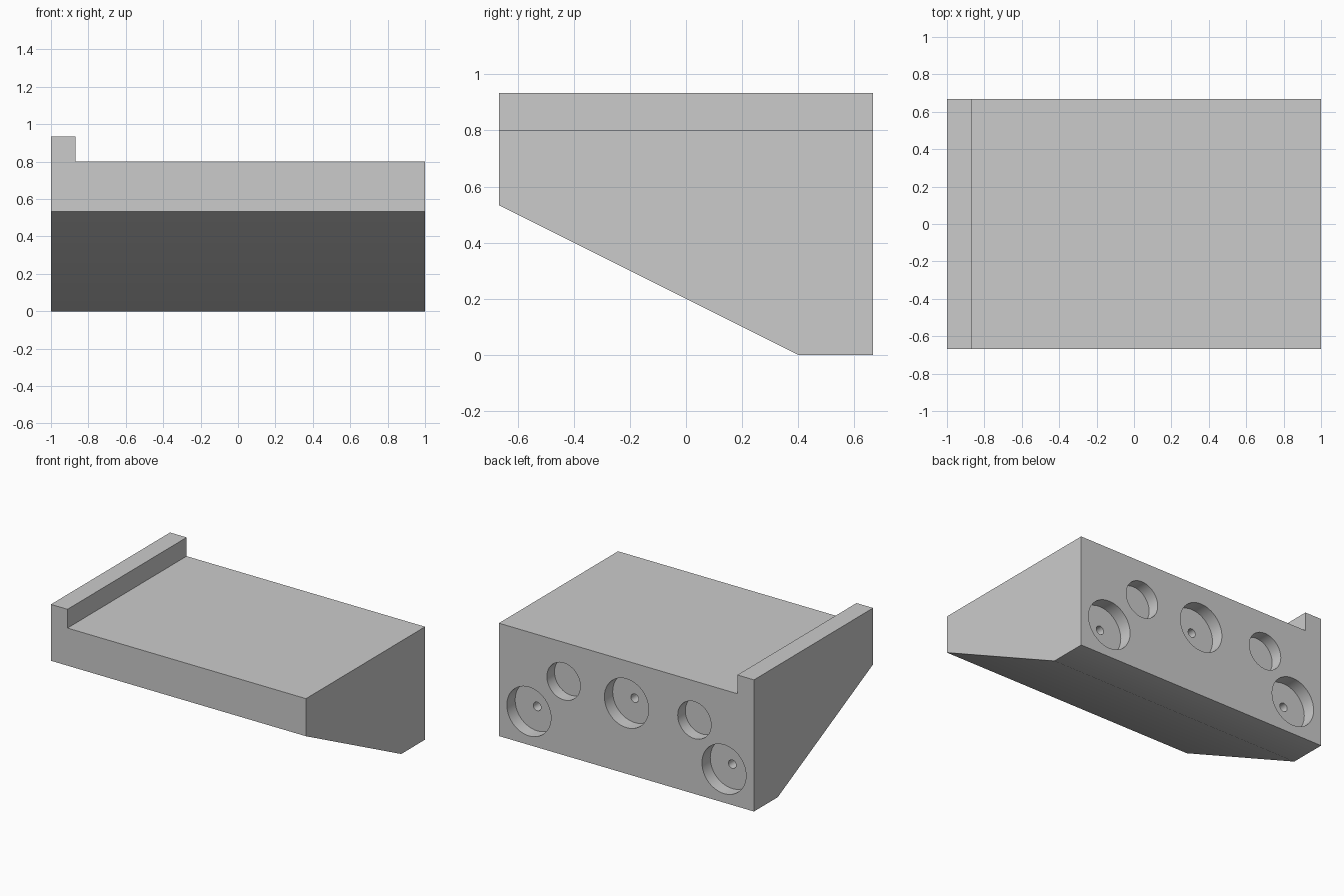
import bpy, bmesh
from math import radians
from mathutils import Matrix, Vector

if "Cube" in bpy.data.objects:
    bpy.data.objects.remove(bpy.data.objects["Cube"])

HALF_DEPTH = 0.667
LARGE_R, LARGE_DEPTH = 0.173, 0.093
SMALL_R, SMALL_DEPTH = 0.131, 0.085
SCREW_R, SCREW_DEPTH = 0.03, 0.2

grey = bpy.data.materials.new("plain grey")
grey.use_nodes = True
colour = (0.6, 0.6, 0.6, 1)
grey.diffuse_color = colour
grey.node_tree.nodes["Principled BSDF"].inputs["Base Color"].default_value = colour


def make_object(name, bm):
    bmesh.ops.recalc_face_normals(bm, faces=bm.faces)
    mesh = bpy.data.meshes.new(name)
    bm.to_mesh(mesh)
    bm.free()
    mesh.materials.append(grey)
    obj = bpy.data.objects.new(name, mesh)
    bpy.context.collection.objects.link(obj)
    return obj


# Shelf block: stepped front profile, extruded to the back
profile = [(-1, 0), (1, 0), (1, 0.8), (-0.87, 0.8), (-0.87, 0.933), (-1, 0.933)]
bm = bmesh.new()
face = bm.faces.new([bm.verts.new((x, -HALF_DEPTH, z)) for x, z in profile])
back = bmesh.ops.extrude_face_region(bm, geom=[face])["geom"]
bmesh.ops.translate(bm, vec=(0, 2 * HALF_DEPTH, 0),
                    verts=[g for g in back if isinstance(g, bmesh.types.BMVert)])

# Sloped underside: slice off the lower front corner and cap it
cut = bmesh.ops.bisect_plane(bm, geom=bm.verts[:] + bm.edges[:] + bm.faces[:],
                             plane_co=(0, 0.4, 0), plane_no=Vector((0, -1, -2)),
                             clear_outer=True)["geom_cut"]
bmesh.ops.holes_fill(bm, edges=[e for e in cut if isinstance(e, bmesh.types.BMEdge)])
shelf = make_object("shelf_block", bm)


def drill(x, z, radius, depth):
    """Cut a round blind hole into the back face."""
    margin = 0.05
    bm = bmesh.new()
    bmesh.ops.create_cone(bm, cap_ends=True, segments=48, radius1=radius,
                          radius2=radius, depth=depth + margin)
    bmesh.ops.transform(bm, verts=bm.verts, matrix=Matrix.Translation(
        (x, HALF_DEPTH + (margin - depth) / 2, z)) @ Matrix.Rotation(radians(90), 4, "X"))
    cutter = make_object("hole_cutter", bm)
    mod = shelf.modifiers.new("hole", "BOOLEAN")
    mod.operation, mod.solver, mod.object = "DIFFERENCE", "EXACT", cutter
    bpy.ops.object.modifier_apply(modifier=mod.name)
    bpy.data.objects.remove(cutter)


bpy.context.view_layer.objects.active = shelf
shelf.select_set(True)

# Large pockets, each with a screw hole in its floor
for x, z in [(-0.765, 0.237), (0, 0.5), (0.765, 0.237)]:
    drill(x, z, LARGE_R, LARGE_DEPTH)
    drill(x, z, SCREW_R, SCREW_DEPTH)

# Small plain pockets
for x in (-0.533, 0.493):
    drill(x, 0.523, SMALL_R, SMALL_DEPTH)

bpy.ops.object.shade_smooth_by_angle(angle=radians(30))
